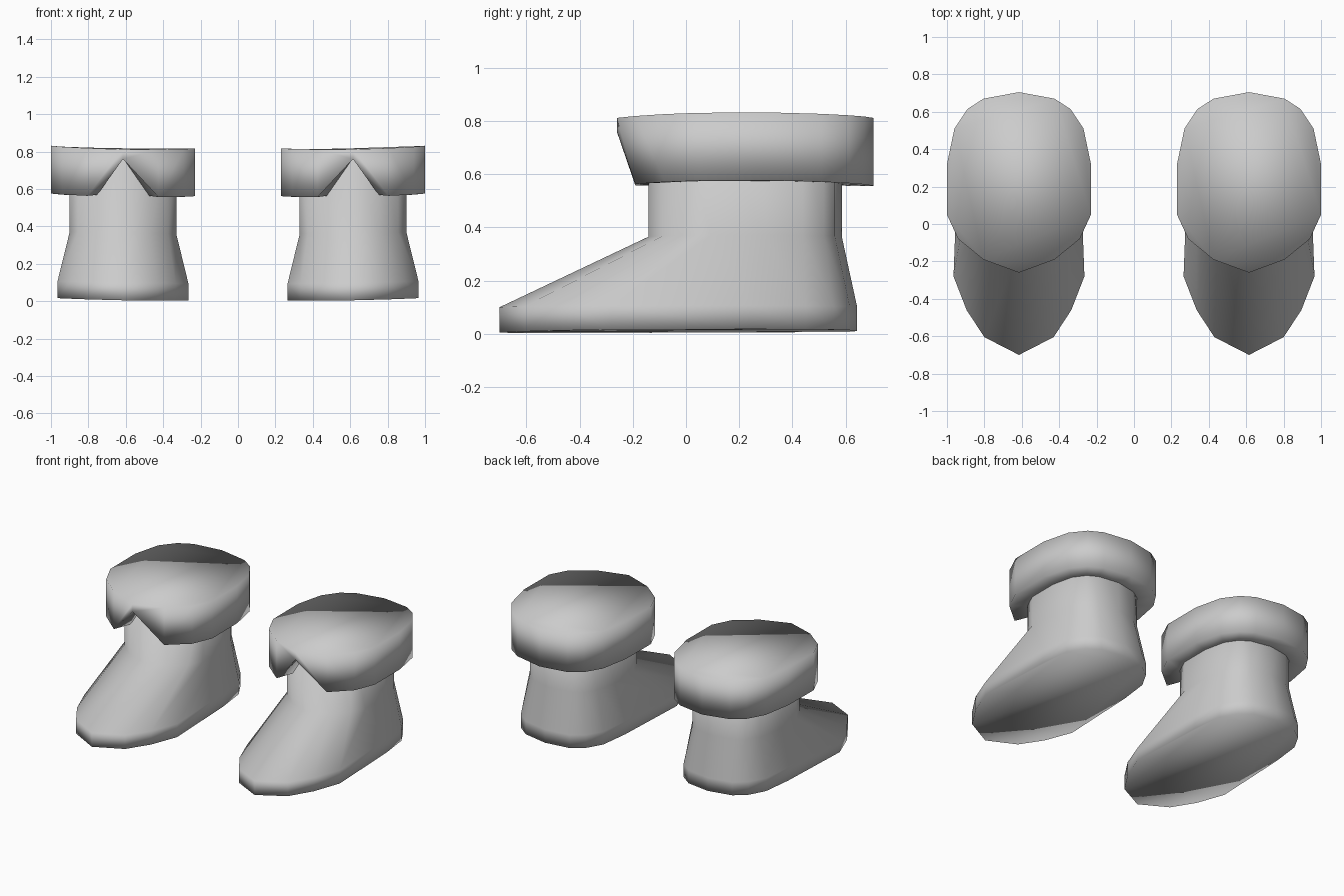
import bpy
import bmesh

if "Cube" in bpy.data.objects:
    bpy.data.objects.remove(bpy.data.objects["Cube"], do_unlink=True)

# One plain grey for everything
grey = bpy.data.materials.new("plain_grey")
grey.use_nodes = True
grey.diffuse_color = (0.6, 0.6, 0.6, 1)
bsdf = next(n for n in grey.node_tree.nodes if n.type == 'BSDF_PRINCIPLED')
bsdf.inputs["Base Color"].default_value = (0.6, 0.6, 0.6, 1)
bsdf.inputs["Roughness"].default_value = 0.8

CENTRE_X = 0.615   # distance of each boot from the middle
MID_Y = 0.222      # middle of the leg opening

# Half outlines from back to front (x offset, y)
CUFF = [(0, .705), (.19, .67), (.275, .615), (.345, .51), (.385, .32),
        (.385, .05), (.325, -.08), (.19, -.19), (0, -.26)]
SOLE = [(0, .643), (.165, .615), (.245, .555), (.305, .45), (.33, .25),
        (.35, -.28), (.28, -.46), (.185, -.605), (0, -.70)]
FRONT = 8          # index of the front centre point in a full outline


def full(half):
    """Complete a half outline into a closed loop."""
    return half + [(-x, y) for x, y in reversed(half[1:-1])]


def scaled(half, sx, sy):
    return [(x * sx, MID_Y + (y - MID_Y) * sy) for x, y in half]


def ring(half, z, bow=0.0, front_z=None):
    """Outline at height z, bowed down towards front and back."""
    pts = [(x, y, z - bow * ((y - MID_Y) / .48) ** 2) for x, y in full(half)]
    if front_z is not None:
        pts[FRONT] = (*pts[FRONT][:2], front_z)
    return pts


def loft(name, rings, side):
    """Skin the rings, cap both ends, lean the boot slightly outward."""
    bm = bmesh.new()
    loops = [[bm.verts.new((side * (CENTRE_X + x), y, z + .018 * x))
              for x, y, z in r] for r in rings]
    n = len(loops[0])
    for a, b in zip(loops, loops[1:]):
        for i in range(n):
            j = (i + 1) % n
            bm.faces.new((a[i], a[j], b[j], b[i]))
    bm.faces.new(loops[0])
    bm.faces.new(loops[-1])
    bmesh.ops.recalc_face_normals(bm, faces=bm.faces)
    for f in bm.faces:
        f.smooth = True
    mesh = bpy.data.meshes.new(name)
    bm.to_mesh(mesh)
    bm.free()
    mesh.materials.append(grey)
    obj = bpy.data.objects.new(name, mesh)
    bpy.context.collection.objects.link(obj)


leg = scaled(CUFF, .74, .752)
lining = scaled(CUFF, .72, .732)

for label, side in (("left", 1), ("right", -1)):
    # Foot with sole, vertical welt, sloped upper and straight leg
    loft(label + "_boot", [
        ring(SOLE, .012, .002),
        ring(SOLE, .10),
        ring(leg, .365),
        ring(leg, .78),
    ], side)
    # Wide cuff with a notch at the front and a turned-in underside
    loft(label + "_cuff", [
        ring(lining, .57, .01, .76),
        ring(CUFF, .57, .014, .76),
        ring(CUFF, .825, .014),
    ], side)
